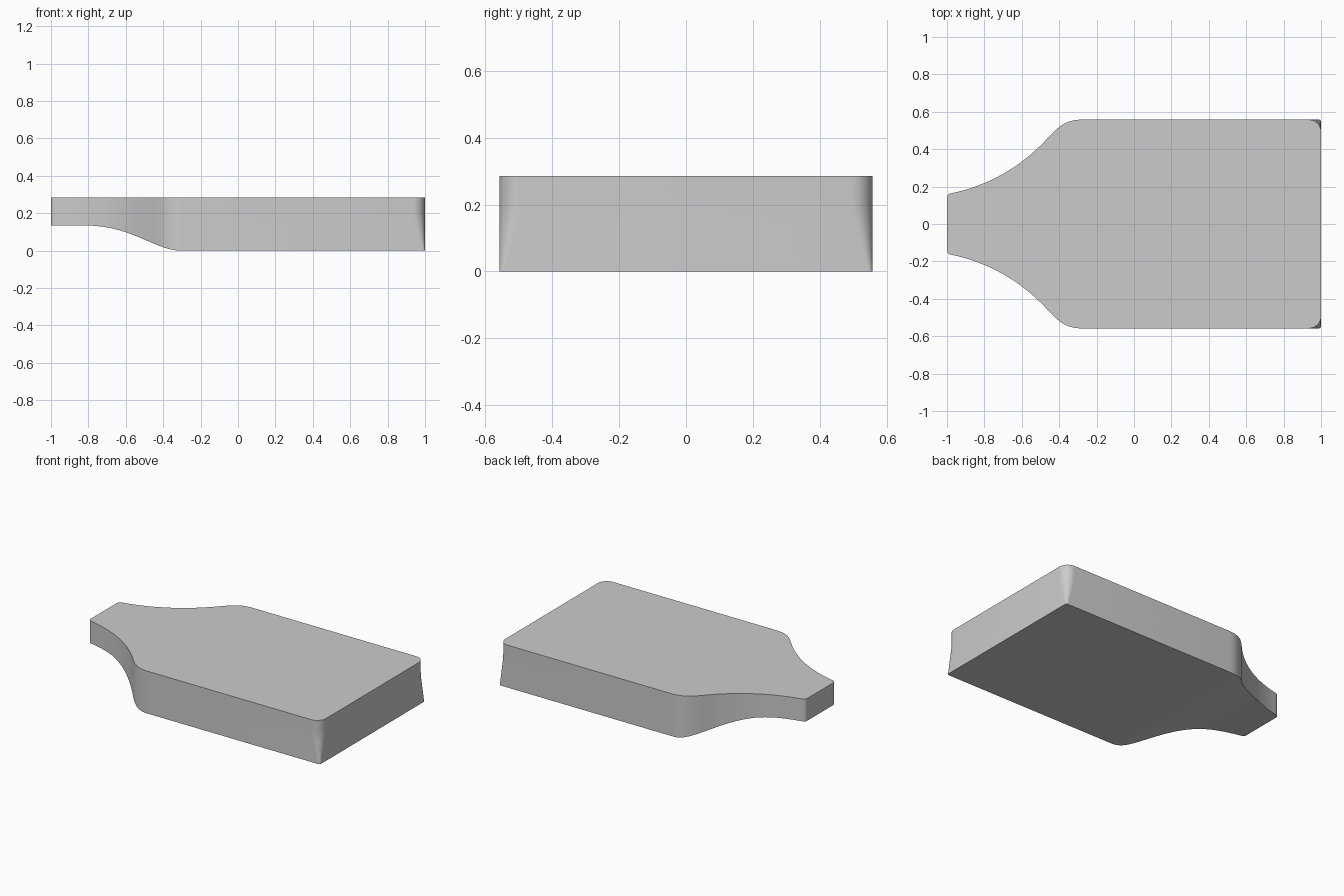
import bpy, bmesh, math
from mathutils import Vector
from mathutils.geometry import interpolate_bezier

cube = bpy.data.objects.get("Cube")
if cube:
    bpy.data.objects.remove(cube)

TOP, HALF = 0.285, 0.558


def underside(x):
    """Height of the underside: raised at the neck, easing down to the ground."""
    t = min(max((x + 0.88) / 0.57, 0), 1) ** 1.5
    return 0.135 * (1 - t * t * (3 - 2 * t))


def curve(points, count):
    return [(p.x, p.y) for p in interpolate_bezier(*[Vector((*p, 0)) for p in points], count)]


def half_outline(radius):
    """Half plan outline from the neck end to the wide end."""
    pts = curve([(-1, 0.14), (-1, 0.155), (-0.99, 0.162), (-0.975, 0.165)], 5)
    pts += curve([(-0.975, 0.165), (-0.80, 0.20), (-0.62, 0.29), (-0.47, 0.45)], 22)[1:]
    pts += curve([(-0.47, 0.45), (-0.41, 0.515), (-0.37, HALF), (-0.28, HALF)], 14)[1:]
    for i in range(9):
        a = math.pi / 2 * (1 - i / 8)
        pts.append((1 - radius + radius * math.cos(a), HALF - radius + radius * math.sin(a)))
    return pts


# Rings from top to underside; the wide-end corners sharpen downwards
bm = bmesh.new()
rings = []
LEVELS = 8
for k in range(LEVELS + 1):
    f = k / LEVELS
    sharp = max(0, (f - 0.35) / 0.65)
    half = half_outline(0.065 - 0.053 * sharp)
    loop = half + [(x, -y) for x, y in reversed(half)]
    rings.append([bm.verts.new((x, y, TOP + (underside(x) - TOP) * f)) for x, y in loop])

# Side walls
n = len(rings[0])
for upper, lower in zip(rings, rings[1:]):
    for i in range(n):
        j = (i + 1) % n
        bm.faces.new((upper[i], upper[j], lower[j], lower[i]))

# Flat top, and underside in strips that follow its curve
bm.faces.new(rings[0])
for i in range(n // 2 - 1):
    b = rings[-1]
    bm.faces.new((b[i], b[i + 1], b[n - 2 - i], b[n - 1 - i]))
bmesh.ops.recalc_face_normals(bm, faces=bm.faces)

mesh = bpy.data.meshes.new("tapered_block")
bm.to_mesh(mesh)
bm.free()
block = bpy.data.objects.new("tapered_block", mesh)
bpy.context.collection.objects.link(block)

# Plain grey finish
grey = bpy.data.materials.new("plain_grey")
grey.use_nodes = True
colour = (0.6, 0.6, 0.6, 1)
grey.diffuse_color = colour
grey.node_tree.nodes["Principled BSDF"].inputs["Base Color"].default_value = colour
mesh.materials.append(grey)

bpy.context.view_layer.objects.active = block
block.select_set(True)
bpy.ops.object.shade_smooth_by_angle(angle=math.radians(30))
